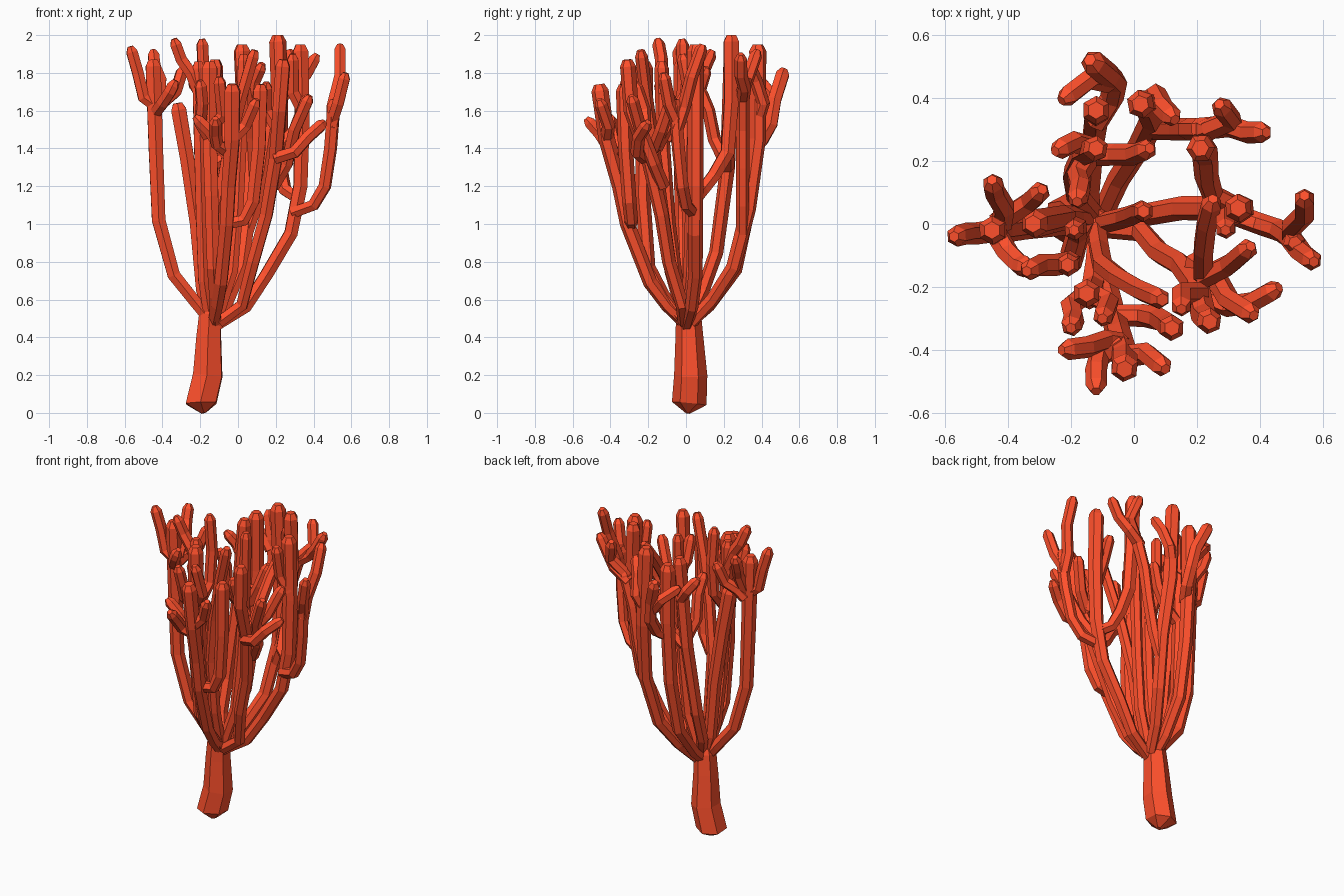
import bpy, bmesh, math
from mathutils import Vector

coral = bpy.data.materials.new("coral_red")
coral.diffuse_color = (1.0, 0.08, 0.025, 1)


def tube(name, pts, r0, r1, cap=0.6, tip_drop=0.035, radii=None):
    """Six-sided tube along pts, with a bevelled end; r0 -> r1 along its length."""
    p = [Vector(q) for q in pts]
    n = len(p)
    rad = radii or [r0 + (r1 - r0) * i / (n - 1) for i in range(n)]
    # extra ring that forms the blunt tip
    d = (p[-1] - p[-2]).normalized()
    p.insert(n - 1, p[-1] - d * tip_drop)
    rad = rad[:-1] + [rad[-1], rad[-1] * cap]
    bm = bmesh.new()
    rings, u = [], Vector((0, 1, 0))
    for i, c in enumerate(p):
        t = Vector()
        if i > 0:
            t += (c - p[i - 1]).normalized()
        if i < n:
            t += (p[i + 1] - c).normalized()
        t.normalize()
        u = u - t * u.dot(t)
        if u.length < 0.05:
            u = t.orthogonal()
        u.normalize()
        v = t.cross(u)
        rings.append([bm.verts.new(c + rad[i] * (u * math.cos(k * math.pi / 3) + v * math.sin(k * math.pi / 3)))
                      for k in range(6)])
    for a, b in zip(rings, rings[1:]):
        for k in range(6):
            bm.faces.new((a[k], a[(k + 1) % 6], b[(k + 1) % 6], b[k]))
    bm.faces.new(rings[0][::-1])
    bm.faces.new(rings[-1])
    bmesh.ops.recalc_face_normals(bm, faces=bm.faces)
    me = bpy.data.meshes.new(name)
    bm.to_mesh(me)
    bm.free()
    me.materials.append(coral)
    ob = bpy.data.objects.new(name, me)
    bpy.context.collection.objects.link(ob)


def branch(*pts, r0=0.034, r1=0.046):
    tube("main_branch", pts, r0, r1)


def twig(*pts, r0=0.036, r1=0.034):
    tube("twig", pts, r0, r1, cap=0.5, tip_drop=0.03)


# trunk with a blunt pointed foot
tube("trunk", [(-.18, .01, 0), (-.195, .017, .05), (-.16, .025, .2), (-.155, .018, .4), (-.145, .012, .56)],
     0, 0, cap=0.8, radii=[.015, .092, .088, .074, .066])

# left side
branch((-.14, 0, .48), (-.22, 0, .58), (-.34, -.01, .73), (-.42, -.02, 1.02), (-.435, -.02, 1.4), (-.45, -.02, 1.87))
branch((-.14, .01, .5), (-.19, .02, .65), (-.22, .02, 1.0), (-.27, .01, 1.35), (-.32, 0, 1.64))
twig((-.43, -.02, 1.62), (-.5, -.03, 1.67), (-.53, -.03, 1.8), (-.57, -.04, 1.94))
twig((-.43, -.04, 1.6), (-.4, -.09, 1.64), (-.36, -.13, 1.7), (-.33, -.14, 1.76))
twig((-.42, 0, 1.64), (-.41, .05, 1.76), (-.44, .1, 1.83), (-.45, .14, 1.92))
twig((-.43, .01, 1.6), (-.39, .03, 1.65), (-.33, .07, 1.7), (-.29, .11, 1.83))

# back
branch((-.14, .02, .48), (-.14, .12, .57), (-.13, .26, .76), (-.12, .33, 1.1), (-.12, .36, 1.5), (-.12, .36, 1.87))
branch((-.12, .02, .5), (-.18, .09, .65), (-.19, .16, .85), (-.16, .22, 1.3), (-.12, .24, 1.87), r1=.042)
branch((-.1, .03, .48), (-.05, .14, .6), (.02, .25, .77), (.06, .33, 1.08), (.04, .38, 1.45), (.02, .38, 1.95))
twig((-.12, .32, 1.38), (-.07, .4, 1.44), (-.06, .45, 1.53), (-.08, .47, 1.66), (-.14, .52, 1.82), r0=.038, r1=.04)
twig((-.08, .45, 1.6), (-.14, .46, 1.68), (-.23, .39, 1.76))
twig((-.13, .24, 1.6), (-.19, .26, 1.68), (-.25, .23, 1.76))
twig((-.15, .2, 1.35), (-.18, .15, 1.45), (-.17, .12, 1.6), (-.18, .07, 1.72))
twig((.03, .38, 1.55), (.07, .41, 1.64), (.09, .37, 1.76), (.13, .33, 1.85))
twig((-.14, .22, 1.3), (-.06, .22, 1.36), (.0, .22, 1.48), (.05, .24, 1.62))

# back right
branch((.05, .3, .95), (.1, .3, 1.1), (.14, .3, 1.3), (.17, .3, 1.5), (.24, .3, 1.72), r1=.036)
branch((.31, .06, 1.14), (.25, .09, 1.18), (.23, .15, 1.26), (.225, .22, 1.38), (.22, .24, 1.65), (.21, .24, 2.0))
twig((.2, .3, 1.65), (.3, .31, 1.72), (.36, .29, 1.79), (.42, .29, 1.9))
twig((.24, .3, 1.7), (.31, .33, 1.78), (.27, .38, 1.92))

# right
branch((-.12, 0, .46), (.04, .03, .56), (.15, .05, .73), (.28, .05, .95), (.33, .05, 1.2), (.34, .05, 1.55), (.33, .05, 1.95))
branch((.29, .04, 1.06), (.4, 0, 1.1), (.46, -.02, 1.2), (.49, -.04, 1.4), (.51, -.06, 1.66), r1=.036)
twig((.5, -.05, 1.5), (.5, -.01, 1.62), (.54, .03, 1.78), (.54, .09, 1.95))
twig((.5, -.05, 1.55), (.53, -.09, 1.64), (.57, -.12, 1.8))
twig((.34, .04, 1.6), (.29, .02, 1.7), (.29, -.02, 1.9))
branch((-.11, 0, .5), (-.03, .02, .75), (.0, .03, 1.1), (.02, .04, 1.5), (.03, .04, 1.9), r1=.034)

# front right
branch((-.1, -.01, .48), (.02, -.02, .57), (.08, -.09, .8), (.15, -.13, 1.05), (.2, -.2, 1.35), (.22, -.29, 1.6), (.24, -.31, 1.87), r1=.042)
twig((.19, -.12, 1.2), (.26, -.17, 1.32), (.3, -.24, 1.5), (.38, -.29, 1.68))
twig((.2, -.22, 1.35), (.3, -.26, 1.38), (.37, -.25, 1.46), (.46, -.2, 1.54))
twig((.22, -.16, 1.4), (.22, -.08, 1.55), (.23, .0, 1.68), (.25, .08, 1.8))
twig((.22, -.17, 1.4), (.3, -.13, 1.5), (.37, -.07, 1.68))
twig((.21, -.22, 1.5), (.15, -.22, 1.6), (.15, -.27, 1.75))

# front
branch((-.13, -.01, .48), (-.11, -.1, .57), (-.09, -.19, .69), (-.06, -.31, 1.0), (-.05, -.35, 1.2), (-.03, -.42, 1.45), (-.03, -.46, 1.74))
branch((-.06, -.29, 1.0), (.03, -.29, 1.02), (.08, -.3, 1.12), (.11, -.32, 1.4), (.12, -.33, 1.74), r1=.042)
branch((-.12, -.01, .48), (-.12, -.12, .62), (-.13, -.2, .77), (-.14, -.23, 1.15), (-.15, -.22, 1.5), (-.15, -.22, 1.86))
branch((-.15, 0, .5), (-.18, -.05, .7), (-.19, -.09, 1.0), (-.2, -.12, 1.4), (-.21, -.13, 1.86), r1=.038)
branch((-.12, -.01, .5), (-.11, -.08, .75), (-.1, -.13, 1.1), (-.05, -.17, 1.4), (.02, -.21, 1.68), (.09, -.24, 1.92), r1=.034)
twig((-.04, -.38, 1.35), (-.09, -.37, 1.4), (-.15, -.39, 1.49), (-.23, -.4, 1.57))
twig((-.05, -.38, 1.38), (-.11, -.42, 1.42), (-.12, -.46, 1.48), (-.12, -.53, 1.56))
twig((-.03, -.42, 1.45), (.04, -.41, 1.52), (.1, -.46, 1.66))
twig((-.15, -.22, 1.45), (-.2, -.26, 1.53), (-.19, -.3, 1.64), (-.2, -.33, 1.76))
twig((-.2, -.12, 1.68), (-.25, -.13, 1.8), (-.3, -.13, 1.87), (-.34, -.15, 1.98))
twig((-.14, -.22, 1.5), (-.08, -.25, 1.58), (-.1, -.3, 1.78))
twig((-.2, -.1, 1.45), (-.18, -.03, 1.55), (-.18, -.01, 1.75), (-.19, -.02, 1.98))
